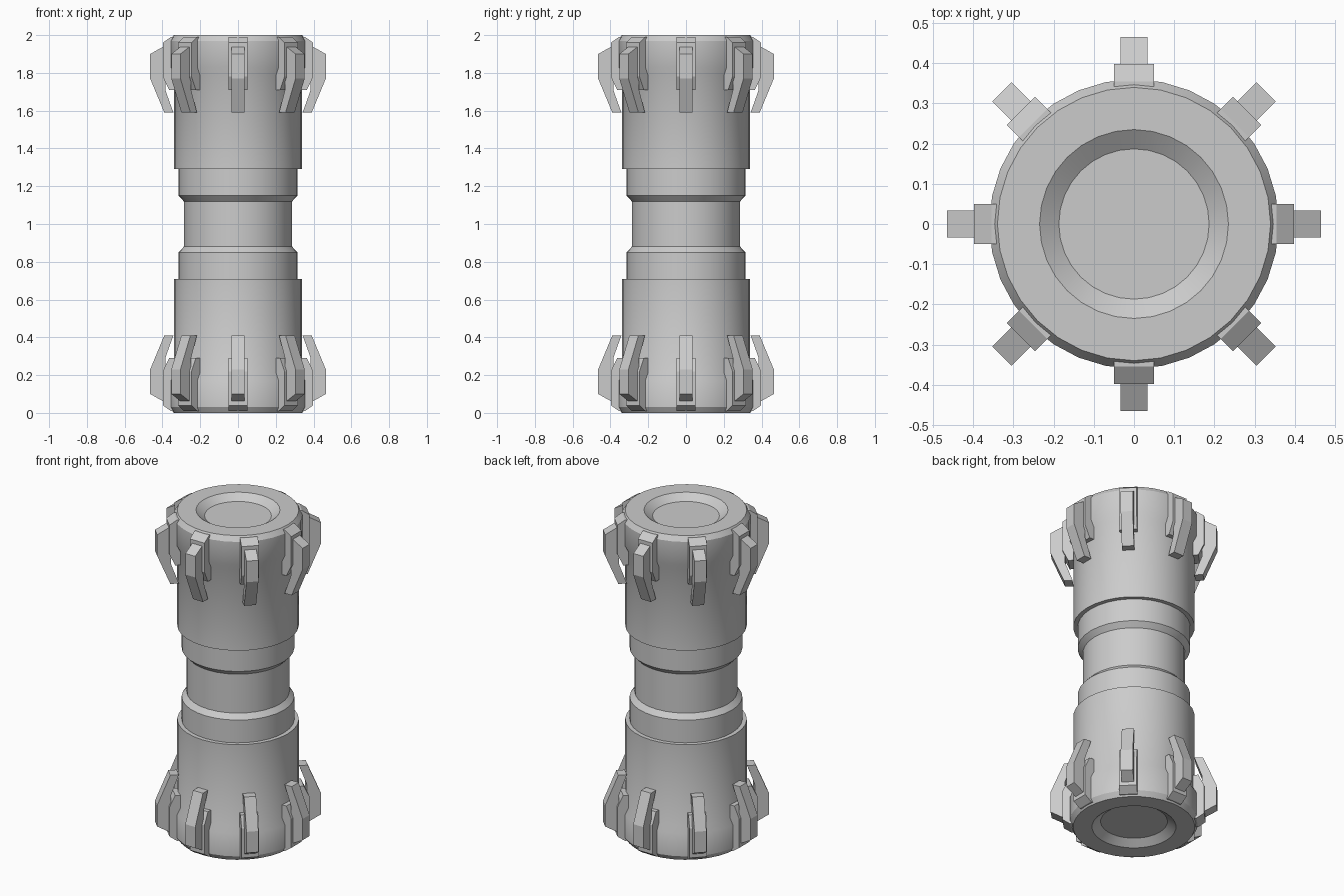
import bpy, bmesh
from math import pi, radians
from mathutils import Matrix, Vector

cube = bpy.data.objects.get("Cube")
if cube:
    bpy.data.objects.remove(cube, do_unlink=True)

grey = bpy.data.materials.new("light_grey")
grey.use_nodes = True
colour = (0.6, 0.6, 0.6, 1)
grey.diffuse_color = colour
grey.node_tree.nodes["Principled BSDF"].inputs["Base Color"].default_value = colour


def finish(name, bm):
    bmesh.ops.recalc_face_normals(bm, faces=bm.faces)
    mesh = bpy.data.meshes.new(name)
    bm.to_mesh(mesh)
    bm.free()
    mesh.materials.append(grey)
    obj = bpy.data.objects.new(name, mesh)
    bpy.context.collection.objects.link(obj)
    return obj


def lathe(name, profile, steps):
    """Revolve (radius, height) points about z."""
    bm = bmesh.new()
    verts = [bm.verts.new((r, 0, z)) for r, z in profile]
    edges = [bm.edges.new(pair) for pair in zip(verts, verts[1:])]
    bmesh.ops.spin(bm, geom=verts + edges, cent=(0, 0, 0), axis=(0, 0, 1),
                   angle=2 * pi, steps=steps, use_merge=True)
    bmesh.ops.remove_doubles(bm, verts=bm.verts, dist=0.0001)
    return finish(name, bm)


def radial_plate(name, profile, width, turn):
    """Extrude a (radius, height) outline and turn it about z."""
    bm = bmesh.new()
    face = bm.faces.new([bm.verts.new((r, -width / 2, z)) for r, z in profile])
    new = bmesh.ops.extrude_face_region(bm, geom=[face])["geom"]
    moved = [v for v in new if isinstance(v, bmesh.types.BMVert)]
    bmesh.ops.translate(bm, verts=moved, vec=Vector((0, width, 0)))
    bm.transform(Matrix.Rotation(turn, 4, 'Z'))
    return finish(name, bm)


def flip(profile):
    return [(r, 2 - z) for r, z in profile]


# Body: stepped barrel with dished ends, symmetric about mid height
upper = [(0, 1.965), (0.187, 1.965), (0.235, 2), (0.34, 2), (0.36, 1.97),
         (0.36, 1.83), (0.34, 1.79), (0.34, 1.29), (0.315, 1.29),
         (0.315, 1.15), (0.287, 1.12)]
body = lathe("barrel_body", upper + flip(upper)[::-1], 32)
bpy.ops.object.select_all(action='DESELECT')
body.select_set(True)
bpy.context.view_layer.objects.active = body
bpy.ops.object.shade_smooth_by_angle(angle=radians(30))

# Brackets and fins: eight around each end
bracket = [(0.33, 1.99), (0.355, 1.99), (0.398, 1.96), (0.398, 1.78),
           (0.365, 1.71), (0.33, 1.71)]
fin = [(0.385, 1.945), (0.465, 1.90), (0.465, 1.77), (0.39, 1.59),
       (0.342, 1.59), (0.385, 1.71)]
for end, shape in (("upper", lambda p: p), ("lower", flip)):
    for i in range(8):
        turn = i * pi / 4
        radial_plate(f"{end}_bracket_{i + 1}", shape(bracket), 0.1, turn)
        radial_plate(f"{end}_fin_{i + 1}", shape(fin), 0.068, turn)
